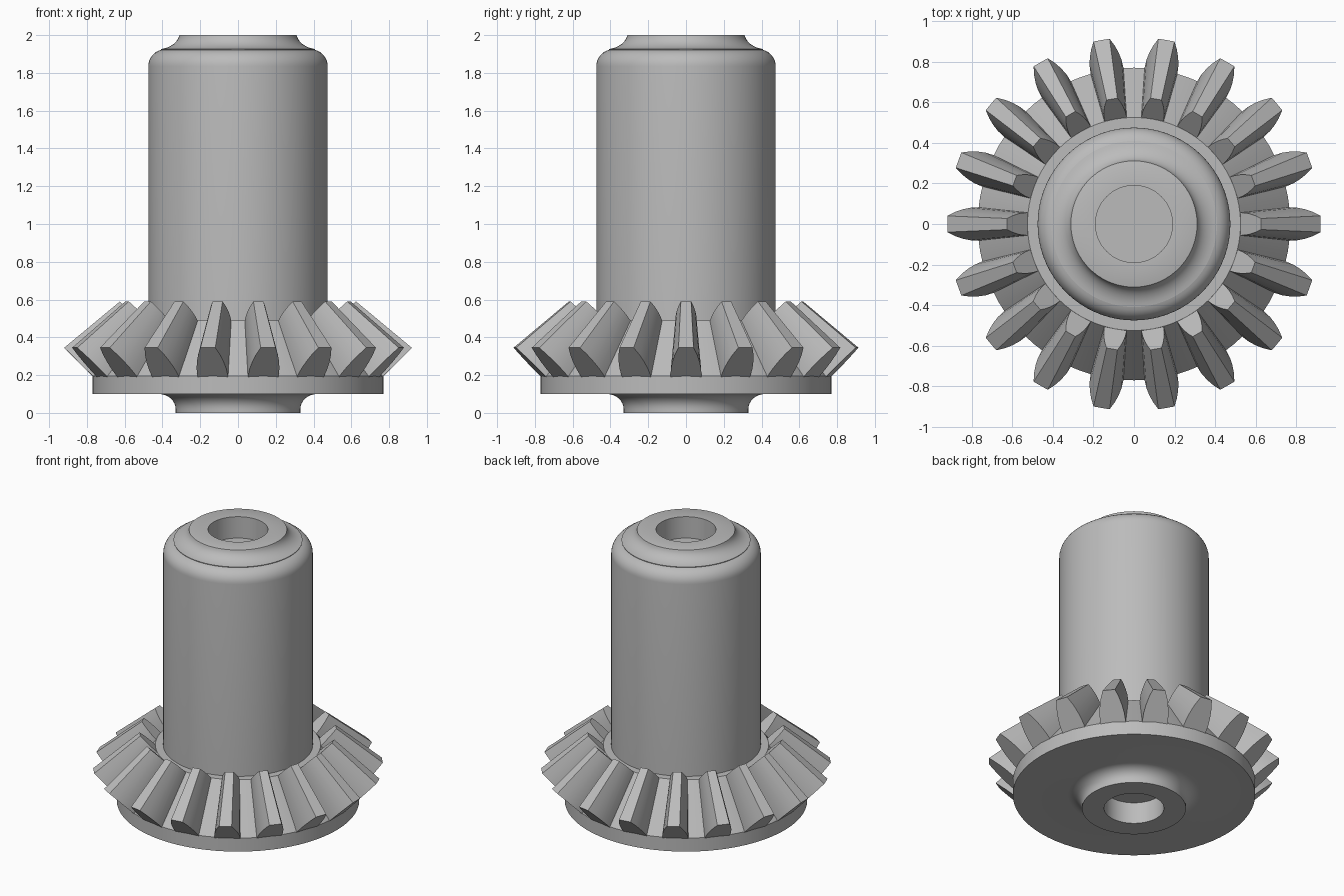
import bpy, bmesh
from math import sin, cos, pi, radians
from mathutils import Matrix, Vector

if "Cube" in bpy.data.objects:
    bpy.data.objects.remove(bpy.data.objects["Cube"], do_unlink=True)

steel = bpy.data.materials.new("grey_steel")
steel.use_nodes = True
GREY = (0.5, 0.5, 0.5, 1)
steel.diffuse_color = GREY
steel.node_tree.nodes["Principled BSDF"].inputs["Base Color"].default_value = GREY


def finish(name, bm, angle):
    bmesh.ops.recalc_face_normals(bm, faces=bm.faces)
    mesh = bpy.data.meshes.new(name)
    bm.to_mesh(mesh)
    bm.free()
    mesh.materials.append(steel)
    obj = bpy.data.objects.new(name, mesh)
    bpy.context.collection.objects.link(obj)
    bpy.ops.object.select_all(action="DESELECT")
    obj.select_set(True)
    bpy.context.view_layer.objects.active = obj
    bpy.ops.object.shade_smooth_by_angle(angle=radians(angle))
    return obj


def arc(cx, cz, rx, rz, start, end, steps=8):
    """Points on an elliptical arc in the radius-height plane."""
    angles = [radians(start + (end - start) * i / steps) for i in range(steps + 1)]
    return [(cx + rx * cos(a), cz + rz * sin(a)) for a in angles]


def lathe(name, profile, segments=72):
    bm = bmesh.new()
    verts = [bm.verts.new((r, 0, z)) for r, z in profile]
    edges = [bm.edges.new(pair) for pair in zip(verts, verts[1:])]
    bmesh.ops.spin(bm, geom=verts + edges, cent=(0, 0, 0), axis=(0, 0, 1),
                   angle=2 * pi, steps=segments)
    bmesh.ops.remove_doubles(bm, verts=bm.verts, dist=1e-4)
    return finish(name, bm, 30)


# Turned body: blind bores, filleted foot, flange, root cone, shaft, rounded shoulder
BORE, DEPTH = 0.19, 0.15
body = [(0, DEPTH), (BORE, DEPTH), (BORE, 0), (0.33, 0)]
body += arc(0.42, 0.02, 0.09, 0.08, 180, 90)
body += [(0.77, 0.1), (0.77, 0.195), (0.525, 0.49), (0.475, 0.49)]
body += arc(0.385, 1.835, 0.09, 0.09, 0, 75)
body += arc(0.43, 2.01, 0.12, 0.085, 260, 187)
body += [(0.31, 2), (BORE, 2), (BORE, 2 - DEPTH), (0, 2 - DEPTH)]
lathe("gear_body", body)

# Tapered bevel teeth with convex flanks
TEETH = 18
FLANK = [(-0.1, 0.082), (0, 0.082), (0.25, 0.08), (0.5, 0.072), (0.75, 0.059), (1, 0.04)]


def tooth_end(bm, root, tip, scale):
    root, tip = Vector(root), Vector(tip)
    points = [(root.lerp(tip, t), w * scale) for t, w in FLANK]
    ring = [(p.x, w, p.y) for p, w in points]
    ring += [(p.x, -w, p.y) for p, w in reversed(points)]
    return [bm.verts.new(co) for co in ring]


bm = bmesh.new()
for i in range(TEETH):
    outer = tooth_end(bm, (0.77, 0.195), (0.92, 0.345), 1)
    inner = tooth_end(bm, (0.525, 0.49), (0.625, 0.59), 0.68)
    bm.faces.new(outer)
    bm.faces.new(inner[::-1])
    for j in range(len(outer)):
        k = (j + 1) % len(outer)
        bm.faces.new((outer[j], inner[j], inner[k], outer[k]))
    bmesh.ops.rotate(bm, verts=outer + inner, cent=(0, 0, 0),
                     matrix=Matrix.Rotation(2 * pi * i / TEETH, 3, "Z"))
finish("bevel_teeth", bm, 25)
